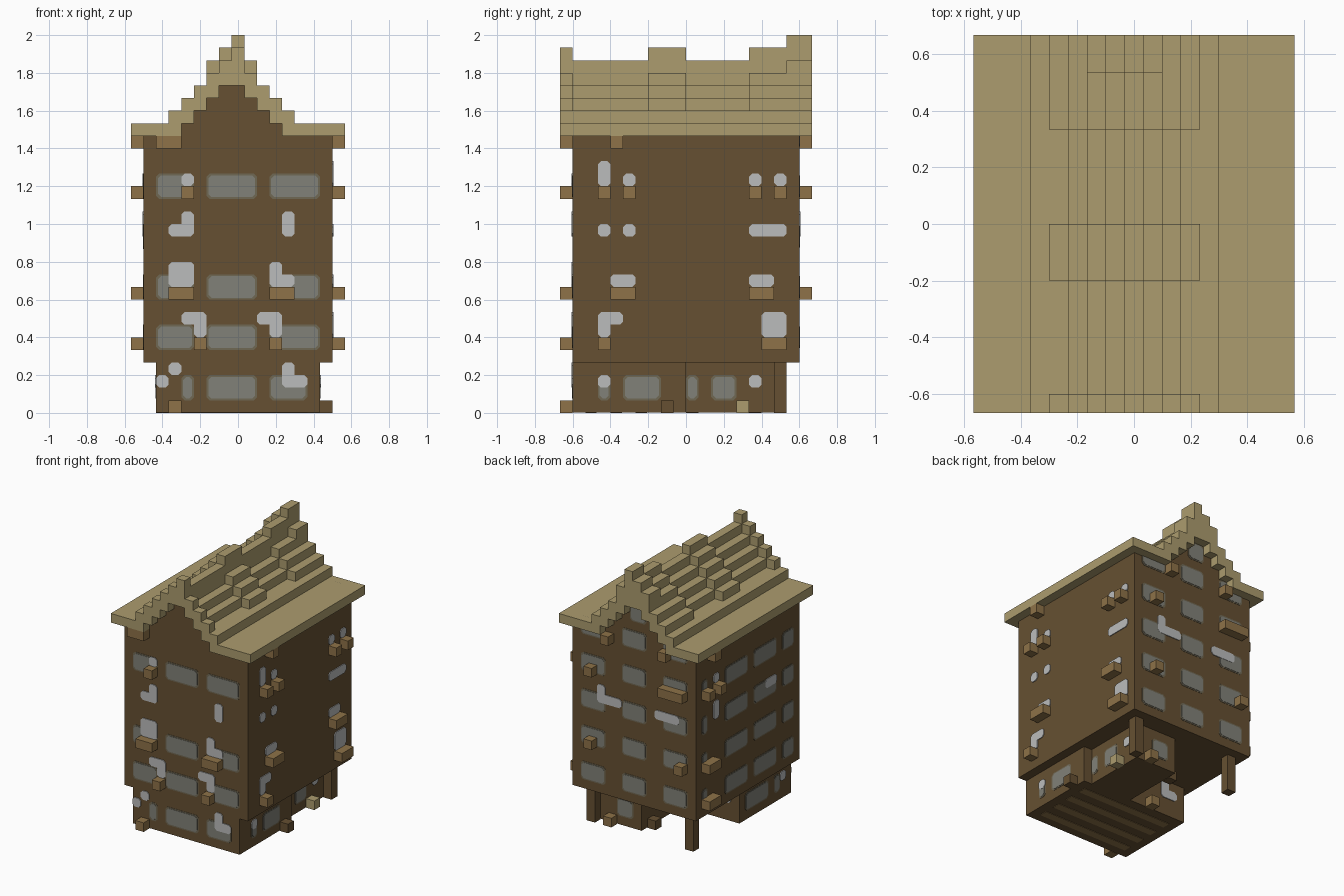
import bpy
import bmesh
from mathutils import Vector

UNIT = 1 / 15  # one building block

cube = bpy.data.objects.get("Cube")
if cube:
    bpy.data.objects.remove(cube, do_unlink=True)


def to_linear(value):
    value /= 255
    return ((value + 0.055) / 1.055) ** 2.4


def make_material(name, *rgb):
    colour = [to_linear(c) for c in rgb] + [1]
    material = bpy.data.materials.new(name)
    material.use_nodes = True
    material.diffuse_color = colour
    shader = material.node_tree.nodes["Principled BSDF"]
    shader.inputs["Base Color"].default_value = colour
    return material


wall = make_material("wall_brown", 102, 80, 50)
thatch = make_material("roof_tan", 172, 156, 110)
timber = make_material("box_brown", 142, 114, 72)
frame = make_material("frame_grey_brown", 112, 104, 84)
glass = make_material("glass_grey", 129, 129, 120)
pale = make_material("pale_grey", 187, 188, 188)


def prism(bm, points, direction):
    """Extrude a flat outline along a direction."""
    face = bm.faces.new([bm.verts.new(p) for p in points])
    extruded = bmesh.ops.extrude_face_region(bm, geom=[face], use_keep_orig=True)["geom"]
    moved = [g for g in extruded if isinstance(g, bmesh.types.BMVert)]
    bmesh.ops.translate(bm, verts=moved, vec=direction)


def box(bm, x0, x1, y0, y1, z0, z1):
    prism(bm, [(x0, y0, z0), (x1, y0, z0), (x1, y1, z0), (x0, y1, z0)], (0, 0, z1 - z0))


def finish(name, bm, material):
    bmesh.ops.recalc_face_normals(bm, faces=bm.faces)
    bmesh.ops.scale(bm, verts=bm.verts, vec=Vector((UNIT, UNIT, UNIT)))
    mesh = bpy.data.meshes.new(name)
    bm.to_mesh(mesh)
    bm.free()
    mesh.materials.append(material)
    bpy.context.collection.objects.link(bpy.data.objects.new(name, mesh))


class Side:
    """A vertical wall plane facing along x or y."""

    def __init__(self, axis, sign, plane):
        self.axis, self.sign, self.plane = axis, sign, plane

    def point(self, along, out, z):
        depth = self.plane + self.sign * out
        return Vector((depth, along, z) if self.axis == "x" else (along, depth, z))

    def panel(self, bm, start, width, z, height, out, inset=0.0, cut=0.0):
        """Extrude a rectangle, with cut corners if wanted, out of the wall."""
        a0, a1 = start + inset, start + width - inset
        z0, z1 = z + inset, z + height - inset
        if cut:
            outline = [(a0 + cut, z0), (a1 - cut, z0), (a1, z0 + cut), (a1, z1 - cut),
                       (a1 - cut, z1), (a0 + cut, z1), (a0, z1 - cut), (a0, z0 + cut)]
        else:
            outline = [(a0, z0), (a1, z0), (a1, z1), (a0, z1)]
        normal = self.point(0, out, 0) - self.point(0, 0, 0)
        prism(bm, [self.point(a, 0, h) for a, h in outline], normal)


# Stepped cross-section of roof and gables, one column per block
edges = [-8.5] + [i - 5.5 for i in range(11)] + [8.5]
ridge = 6


def step_of(column):
    """Steps down from the ridge; None on the flat eaves."""
    if column in (0, 11):
        return None
    return 5 - column if column < ridge else column - ridge


def column_top(column, lift):
    k = step_of(column)
    if k is None:
        return 23
    top = max(27 - k, 24)
    if lift > 0 and k < 4:
        top += 1
    if lift > 1 and k < 2:
        top += 1
    return top + (column == ridge)


def column_bottom(column):
    k = step_of(column)
    return 22 if k is None else 26 - k


def outline_of(heights, y):
    points = []
    for i, h in enumerate(heights):
        for x in edges[i:i + 2]:
            if (x, y, h) not in points:
                points.append((x, y, h))
    return points


bottoms = [column_bottom(i) for i in range(12)]

# Roof: plain stretches with raised cross bands
bm = bmesh.new()
start = -10
for end, lift in [(-9, 1), (-3, 0), (0, 1), (5, 0), (8, 1), (10, 2)]:
    tops = [column_top(i, lift) for i in range(12)]
    points = outline_of(tops, start) + outline_of(bottoms, start)[::-1]
    prism(bm, points, (0, end - start, 0))
    start = end
finish("stepped_roof", bm, thatch)

# Upper storeys with the stepped gables
bm = bmesh.new()
gable = [p for p in outline_of(bottoms, -9) if abs(p[0]) < 7]
prism(bm, [(-7.5, -9, 4), (-7.5, -9, 22)] + gable + [(7.5, -9, 22), (7.5, -9, 4)], (0, 18, 0))
finish("upper_storeys", bm, wall)

# Ground floor, rear room, corner posts and steps
bm = bmesh.new()
box(bm, -6.5, 6.5, -9, 0, 0.05, 4)
finish("ground_floor", bm, wall)
bm = bmesh.new()
box(bm, 0.5, 5.5, 0, 7, 0.05, 4)
finish("rear_room", bm, wall)
bm = bmesh.new()
for x in (-6.5, 5.5):
    box(bm, x, x + 1, 7, 8, 0, 4)
finish("corner_posts", bm, wall)
bm = bmesh.new()
box(bm, 6.5, 7.5, -2, -1, 0, 1)
box(bm, -0.5, 0.5, 5, 6, 0, 1)
finish("wall_steps", bm, wall)
bm = bmesh.new()
box(bm, 5.5, 6.5, 4, 5, 0, 1)
finish("tan_step", bm, thatch)

# Slats under the ground floor
bm = bmesh.new()
for y in range(-8, 0, 2):
    box(bm, -5.5, 5.5, y, y + 0.9, 0, 0.05)
finish("floor_slats", bm, timber)

front, back = Side("y", -1, -9), Side("y", 1, 9)
right, left = Side("x", 1, 7.5), Side("x", -1, -7.5)
low_right, low_left = Side("x", 1, 6.5), Side("x", -1, -6.5)
low_back = Side("y", 1, 0)
room_side, room_back = Side("x", 1, 5.5), Side("y", 1, 7)

frames, panes = bmesh.new(), bmesh.new()
openings, boxes = bmesh.new(), bmesh.new()


def windows(side, levels, *spans):
    """Grey windows (start, width), repeated on each level."""
    for z in levels:
        for start, width in spans:
            side.panel(frames, start, width, z, 2, 0.03, cut=0.25)
            side.panel(panes, start, width, z, 2, 0.06, inset=0.14, cut=0.25)


def opening(side, start, z, width=1, height=1):
    side.panel(openings, start, width, z, height, 0.09, cut=0.25)


def balconies(side, z, height, *starts, width=1):
    """Timber boxes at one level, each below a pale opening of some height."""
    for start in starts:
        side.panel(boxes, start, width, z, 1, 1)
        if height:
            opening(side, start, z + 1, width, height)


# Grey windows
storeys = range(5, 18, 4)
windows(front, (5, 9, 17), (-6.5, 3), (-2.5, 4), (2.5, 4))
windows(front, [1], (-4.5, 1), (-2.5, 4), (2.5, 3))
windows(back, range(5, 22, 4), (-6.5, 3), (-1.5, 3), (3.5, 3))
windows(back, [24], (-1.5, 2))
windows(left, storeys, (-8, 2), (-5, 4), (0, 4), (7, 1))
windows(low_left, [1], (-7, 1), (-5, 4))
windows(low_right, [1], (-7, 1), (-5, 3))
windows(room_side, [1], (0, 1), (2, 2))
windows(room_back, [1], (1.5, 2))

# Front boxes and pale openings
balconies(front, 21, 0, -6.5, width=2)
balconies(front, 17, 1, -4.5)
balconies(front, 9, 2, -5.5, width=2)
balconies(front, 9, 1, 2.5, width=2)
balconies(front, 5, 2, -3.5, 2.5)
balconies(front, 0, 0, -5.5)
opening(front, -5.5, 14, width=2)
opening(front, 2.5, 10, height=2)
opening(front, -4.5, 7, width=2)
opening(front, 1.5, 7, width=2)
opening(front, -5.5, 3)
opening(front, -6.5, 2)
opening(front, 3.5, 2, width=2)
for x, z in [(-4.5, 14), (3.5, 14), (3.5, 2)]:
    opening(front, x, z, height=2)

# Right boxes and pale openings
balconies(right, 21, 0, -6)
balconies(right, 17, 2, -7)
balconies(right, 17, 1, -5, 5, 7)
balconies(right, 9, 1, -6, 5, width=2)
balconies(right, 5, 2, -7)
balconies(right, 5, 2, 6, width=2)
opening(right, -7, 7, width=2)
opening(right, -7, 14)
opening(right, -5, 14)
opening(right, 5, 14, width=3)

# Back boxes and pale openings
balconies(back, 21, 0, 2.5, -4.5)
balconies(back, 17, 0, 4.5)
balconies(back, 17, 0, -6.5, width=3)
balconies(back, 9, 0, 4.5, -6.5)
opening(back, 1.5, 14, width=3)
opening(back, 3.5, 14, height=2)
opening(back, -5.5, 14, width=3)

# Left boxes and pale openings
balconies(left, 21, 0, 6)
balconies(left, 17, 0, 7)
balconies(left, 17, 1, 5)
for z in (5, 9):
    balconies(left, z, 0, 6, width=2)
opening(left, -5, 14, width=2)
opening(left, 5, 14, height=2)

# Boxes and pale openings at ground level
balconies(low_back, 0, 0, -2.5)
balconies(room_back, 0, 0, 3.5)
opening(low_back, -5.5, 2, width=2)
opening(low_back, -4.5, 2, height=2)
opening(low_right, -7, 2)
opening(low_left, -8, 2)
opening(room_side, 5, 2)

finish("window_frames", frames, frame)
finish("window_panes", panes, glass)
finish("pale_openings", openings, pale)
finish("wall_boxes", boxes, timber)
